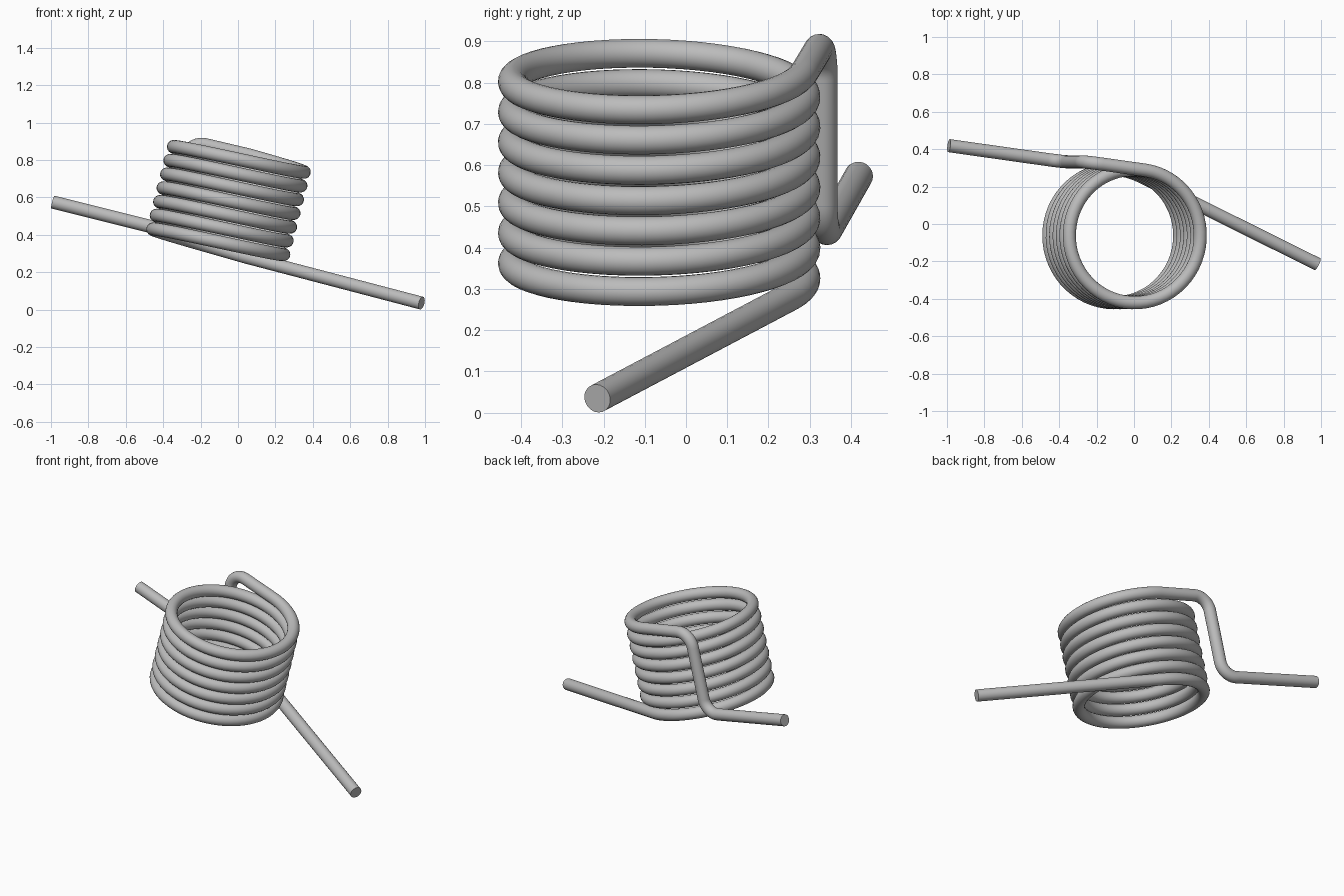
import bpy
from math import sin, cos, radians, pi
from mathutils import Vector, Matrix

cube = bpy.data.objects.get("Cube")
if cube:
    bpy.data.objects.remove(cube)

WIRE = 0.035             # wire radius
RADIUS = 0.356           # coil centreline radius
PITCH = 0.0757
CENTRE = Vector((-0.19, -0.065, 0))
TILT = Matrix.Rotation(radians(14), 3, 'Y')
START, END = 64.3, 7 * 360 + 82.2   # angles where the legs leave the coil
STEPS = 420

steel = bpy.data.materials.new("steel grey")
steel.use_nodes = True
grey = (0.5, 0.5, 0.5, 1)
steel.diffuse_color = grey
steel.node_tree.nodes["Principled BSDF"].inputs["Base Color"].default_value = grey


def coil_point(deg):
    a = radians(deg)
    return CENTRE + Vector((RADIUS * cos(a), RADIUS * sin(a),
                            0.307 + PITCH * (deg - 180) / 360))


def fillet(before, corner, after, radius, steps=12):
    """Round a right-angled corner with an arc."""
    a = (before - corner).normalized()
    b = (after - corner).normalized()
    mid = corner + (a + b) * radius
    return [mid - b * radius * cos(t) - a * radius * sin(t)
            for t in (pi / 2 * i / steps for i in range(steps + 1))]


# Lower straight leg, then the coil
path = [Vector((0.944, -0.215, 0.271))]
path += [coil_point(START + (END - START) * i / STEPS) for i in range(STEPS + 1)]

# Upper leg runs off the coil, drops beside it and turns outward again
slope = cos(radians(END)) / sin(radians(END))
leave = path[-1]


def leg_point(u, w):
    return Vector((u, leave.y + (leave.x - u) * slope, w))


high, low = leg_point(-0.47, 0.812), leg_point(-0.47, 0.318)
tip = leg_point(-1.099, 0.318)
path += fillet(leave, high, low, 0.09)
path += fillet(high, low, tip, 0.09)
path.append(tip)

# Sweep a round wire along the path
curve = bpy.data.curves.new("spring_wire", 'CURVE')
curve.dimensions = '3D'
curve.bevel_depth = WIRE
curve.bevel_resolution = 8
curve.use_fill_caps = True
spline = curve.splines.new('POLY')
spline.points.add(len(path) - 1)
for point, co in zip(spline.points, path):
    point.co = (*(TILT @ co), 1)
curve.materials.append(steel)

spring = bpy.data.objects.new("torsion_spring", curve)
bpy.context.collection.objects.link(spring)
bpy.ops.object.select_all(action='DESELECT')
spring.select_set(True)
bpy.context.view_layer.objects.active = spring
bpy.ops.object.convert(target='MESH')
bpy.ops.object.shade_smooth_by_angle(angle=radians(40))
